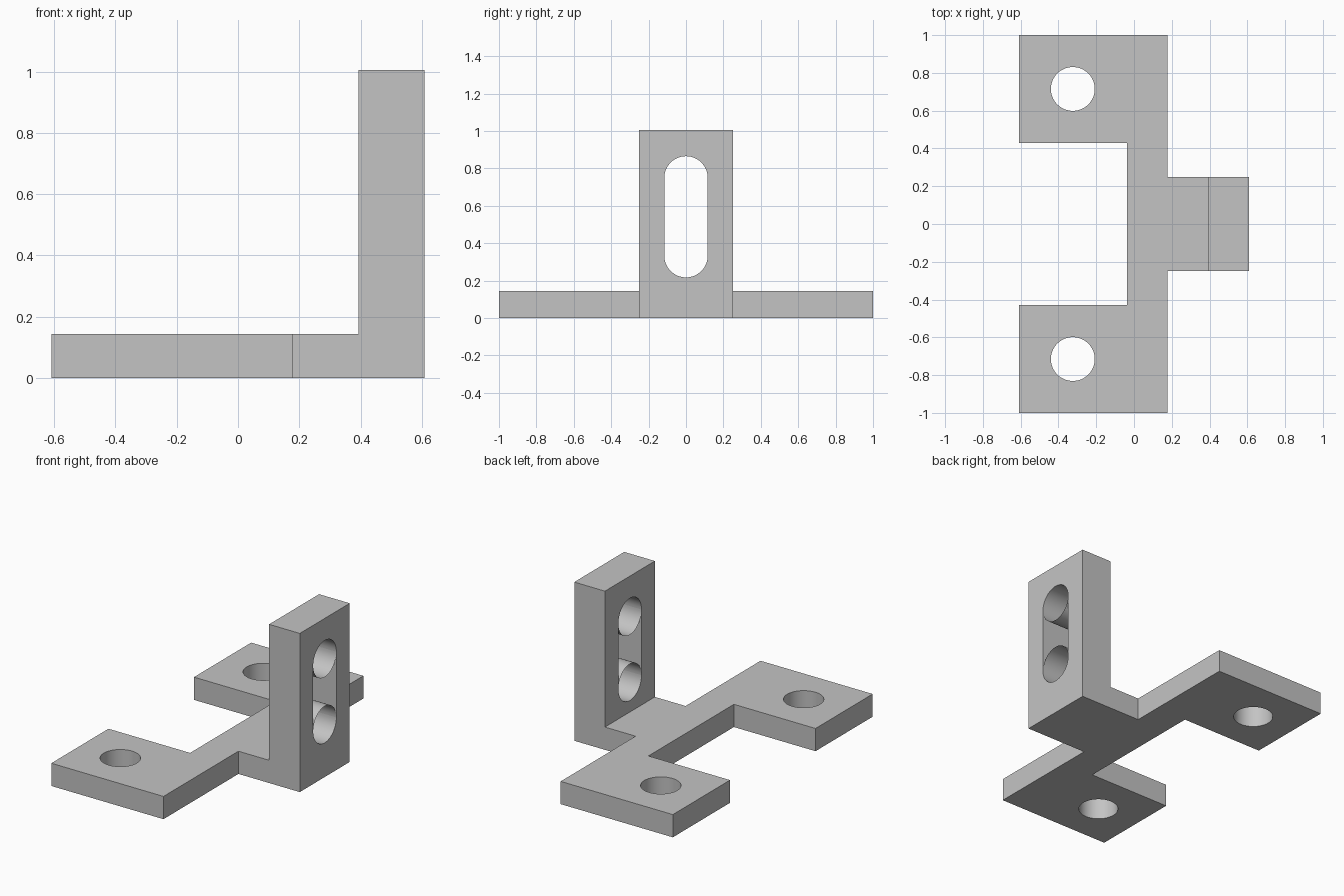
import bpy
import bmesh
from math import radians
from mathutils import Matrix

if "Cube" in bpy.data.objects:
    bpy.data.objects.remove(bpy.data.objects["Cube"], do_unlink=True)

# Main dimensions
BACK, INNER, SHOULDER, POST, FRONT = -0.608, -0.036, 0.178, 0.393, 0.608
HALF_ARM, NOTCH, HALF_LENGTH = 0.25, 0.428, 1.0
THICK, HEIGHT = 0.144, 1.005
RADIUS = 0.116

steel = bpy.data.materials.new("plain grey metal")
steel.use_nodes = True
steel.diffuse_color = (0.55, 0.55, 0.55, 1)
steel.node_tree.nodes["Principled BSDF"].inputs["Base Color"].default_value = steel.diffuse_color


def make_object(name, bm):
    bmesh.ops.recalc_face_normals(bm, faces=bm.faces[:])
    mesh = bpy.data.meshes.new(name)
    bm.to_mesh(mesh)
    bm.free()
    mesh.materials.append(steel)
    obj = bpy.data.objects.new(name, mesh)
    bpy.context.collection.objects.link(obj)
    return obj


def raise_face(bm, face, height):
    """Extrude a face straight up and return the new top face."""
    out = bmesh.ops.extrude_face_region(bm, geom=[face])["geom"]
    bmesh.ops.translate(bm, vec=(0, 0, height),
                        verts=[g for g in out if isinstance(g, bmesh.types.BMVert)])
    return next(g for g in out if isinstance(g, bmesh.types.BMFace))


def cylinder(bm, center, depth, axis_turn=Matrix()):
    bmesh.ops.create_cone(bm, cap_ends=True, segments=64, radius1=RADIUS, radius2=RADIUS,
                          depth=depth, matrix=Matrix.Translation(center) @ axis_turn)


# Bracket: mirrored flat outline, thickened, with the front end pulled up as the post
half = [(POST, HALF_ARM), (SHOULDER, HALF_ARM), (SHOULDER, HALF_LENGTH),
        (BACK, HALF_LENGTH), (BACK, NOTCH), (INNER, NOTCH)]
outline = half + [(x, -y) for x, y in reversed(half)]
bm = bmesh.new()
verts = [bm.verts.new((x, y, 0)) for x, y in outline]
tip = [bm.verts.new((FRONT, y, 0)) for y in (-HALF_ARM, HALF_ARM)]
plate = bm.faces.new(verts)
foot = bm.faces.new([verts[-1], tip[0], tip[1], verts[0]])
solid = bmesh.ops.extrude_face_region(bm, geom=[plate, foot], use_keep_orig=True)["geom"]
bmesh.ops.translate(bm, vec=(0, 0, THICK),
                    verts=[g for g in solid if isinstance(g, bmesh.types.BMVert)])
post_base = max((g for g in solid if isinstance(g, bmesh.types.BMFace)),
                key=lambda f: f.calc_center_median().x)
raise_face(bm, post_base, HEIGHT - THICK)
bmesh.ops.recalc_face_normals(bm, faces=bm.faces[:])
bmesh.ops.dissolve_limit(bm, angle_limit=radians(1), verts=bm.verts[:], edges=bm.edges[:])
bracket = make_object("mounting_bracket", bm)

# Cutters: two round bolt holes and one slot in the post
cutters = []
for side, y in (("left", -0.715), ("right", 0.715)):
    bm = bmesh.new()
    cylinder(bm, (-0.324, y, THICK / 2), THICK * 3)
    cutters.append(make_object("bolt_hole_cutter_" + side, bm))

bm = bmesh.new()
turn = Matrix.Rotation(radians(90), 4, "Y")
for z in (0.333, 0.749):
    cylinder(bm, ((POST + FRONT) / 2, 0, z), 0.6, turn)
bmesh.ops.convex_hull(bm, input=bm.verts[:])
bmesh.ops.dissolve_limit(bm, angle_limit=radians(1), verts=bm.verts[:], edges=bm.edges[:])
cutters.append(make_object("slot_cutter", bm))

for cutter in cutters:
    cutter.hide_render = True
    cut = bracket.modifiers.new(cutter.name, "BOOLEAN")
    cut.operation = "DIFFERENCE"
    cut.solver = "EXACT"
    cut.object = cutter

# Bake the cuts and remove the helpers
graph = bpy.context.evaluated_depsgraph_get()
baked = bpy.data.meshes.new_from_object(bracket.evaluated_get(graph))
bracket.modifiers.clear()
bracket.data = baked
baked.materials.clear()
baked.materials.append(steel)
for face in baked.polygons:
    face.material_index = 0
for cutter in cutters:
    bpy.data.objects.remove(cutter, do_unlink=True)

# Smooth hole walls, crisp edges
for obj in bpy.context.selected_objects:
    obj.select_set(False)
bracket.select_set(True)
bpy.context.view_layer.objects.active = bracket
bpy.ops.object.shade_smooth_by_angle(angle=radians(30))
